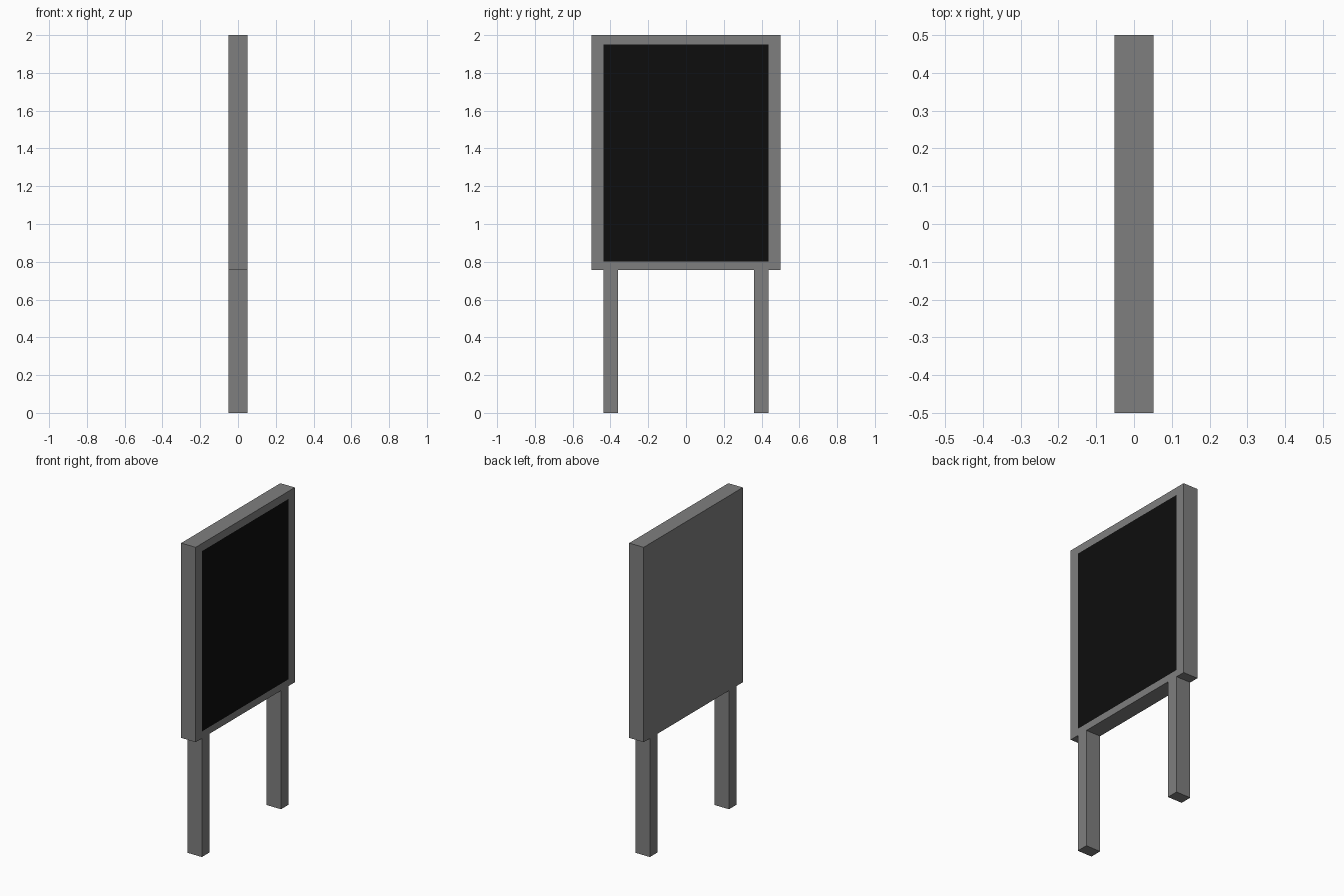
import bpy, bmesh
from mathutils import Vector

if "Cube" in bpy.data.objects:
    bpy.data.objects.remove(bpy.data.objects["Cube"])


def material(name, value):
    m = bpy.data.materials.new(name)
    m.diffuse_color = (value, value, value, 1)
    m.use_nodes = True
    m.node_tree.nodes["Principled BSDF"].inputs["Base Color"].default_value = m.diffuse_color
    return m


grey = material("grey metal", 0.212)
black = material("black screen", 0.004)

DEPTH = 0.051      # half thickness of panel and legs
PANEL_BOTTOM = 0.757


def box_mesh(lo, hi):
    bm = bmesh.new()
    bmesh.ops.create_cube(bm, size=1)
    lo, hi = Vector(lo), Vector(hi)
    for v in bm.verts:
        v.co = Vector([lo[i] + (v.co[i] + 0.5) * (hi[i] - lo[i]) for i in range(3)])
    return bm


def finish(bm, name, mats):
    me = bpy.data.meshes.new(name)
    bm.to_mesh(me)
    bm.free()
    for m in mats:
        me.materials.append(m)
    ob = bpy.data.objects.new(name, me)
    bpy.context.collection.objects.link(ob)
    return ob


# display panel with a flush black screen inset in its +x face
bm = box_mesh((-DEPTH, -0.5, PANEL_BOTTOM), (DEPTH, 0.5, 2.0))
bm.normal_update()
screen = next(f for f in bm.faces if f.normal.x > 0.9)
bmesh.ops.inset_region(bm, faces=[screen], thickness=0.05, depth=0)
mid = screen.calc_center_median().z
for v in screen.verts:
    v.co.y = 0.437 if v.co.y > 0 else -0.437
    v.co.z = 1.951 if v.co.z > mid else 0.801
screen.material_index = 1
finish(bm, "display_panel", [grey, black])

# two legs
for name, side in (("left_leg", -1), ("right_leg", 1)):
    y0, y1 = sorted((side * 0.437, side * 0.361))
    finish(box_mesh((-DEPTH, y0, 0), (DEPTH, y1, PANEL_BOTTOM)), name, [grey])
